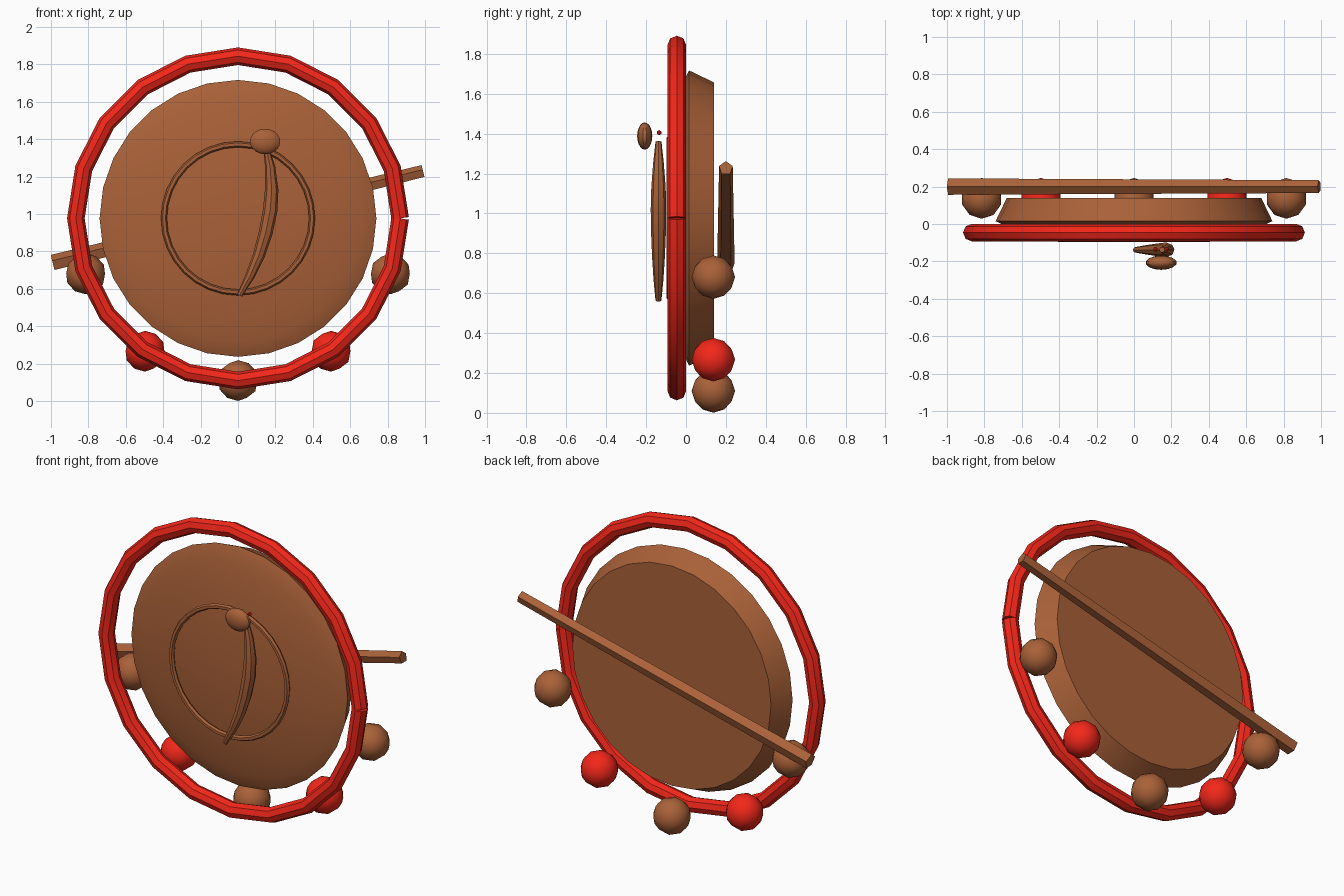
import bpy, bmesh
from math import sin, cos, pi, radians
from mathutils import Vector, Matrix

if "Cube" in bpy.data.objects:
    bpy.data.objects.remove(bpy.data.objects["Cube"])

CZ = 0.977  # height of the disc centre


def material(name, rgb):
    m = bpy.data.materials.new(name)
    m.diffuse_color = (*rgb, 1)
    m.use_nodes = True
    m.node_tree.nodes["Principled BSDF"].inputs["Base Color"].default_value = m.diffuse_color
    return m


BROWN = material("brown", (0.40, 0.12, 0.04))
RED = material("red", (0.90, 0.02, 0.01))


def finish(name, bm, mat):
    bmesh.ops.recalc_face_normals(bm, faces=bm.faces)
    me = bpy.data.meshes.new(name)
    bm.to_mesh(me)
    bm.free()
    me.materials.append(mat)
    ob = bpy.data.objects.new(name, me)
    bpy.context.collection.objects.link(ob)
    bpy.ops.object.select_all(action='DESELECT')
    ob.select_set(True)
    bpy.context.view_layer.objects.active = ob
    bpy.ops.object.shade_smooth_by_angle(angle=radians(30))
    return ob


def tube(name, path, radii, sides, y, mat, closed=False):
    """Sweep a polygon along an (x, z) path lying at depth y."""
    bm = bmesh.new()
    n = len(path)
    pts = [Vector((x, y, z)) for x, z in path]
    rings = []
    for i, p in enumerate(pts):
        a = pts[(i - 1) % n] if closed else pts[max(i - 1, 0)]
        b = pts[(i + 1) % n] if closed else pts[min(i + 1, n - 1)]
        t = (b - a).normalized()
        nrm = Vector((-t.z, 0, t.x))
        rings.append([bm.verts.new(p + radii[i] * (nrm * cos(2 * pi * k / sides)
                      + Vector((0, sin(2 * pi * k / sides), 0)))) for k in range(sides)])
    for i in range(n if closed else n - 1):
        r0, r1 = rings[i], rings[(i + 1) % n]
        for k in range(sides):
            j = (k + 1) % sides
            bm.faces.new((r0[k], r0[j], r1[j], r1[k]))
    if not closed:
        bm.faces.new(rings[0])
        bm.faces.new(rings[-1])
    return finish(name, bm, mat)


def ball(name, loc, size, mat, ico=0):
    """Icosphere when ico is given, otherwise a stretched UV sphere."""
    bm = bmesh.new()
    if ico:
        bmesh.ops.create_icosphere(bm, subdivisions=ico, radius=1)
    else:
        bmesh.ops.create_uvsphere(bm, u_segments=14, v_segments=10, radius=1)
    bmesh.ops.transform(bm, verts=bm.verts,
                        matrix=Matrix.Translation(loc) @ Matrix.Diagonal((*size, 1)))
    return finish(name, bm, mat)


def circle(r, n, count):
    return [(r * cos(2 * pi * i / n), CZ + r * sin(2 * pi * i / n)) for i in range(count)]


# Domed disc, lathed around the y axis
SEG = 28
dome = [(r, 0.015 - 0.093 * (1 - (r / 0.74) ** 2) ** 0.75)
        for r in (0.12, 0.24, 0.36, 0.48, 0.58, 0.66, 0.71, 0.74)]
bm = bmesh.new()
loops = [[bm.verts.new((r * cos(2 * pi * i / SEG), y, CZ + r * sin(2 * pi * i / SEG)))
          for i in range(SEG)] for r, y in dome + [(0.68, 0.14)]]
for a, b in zip(loops, loops[1:]):
    for i in range(SEG):
        j = (i + 1) % SEG
        bm.faces.new((a[i], a[j], b[j], b[i]))
tip = bm.verts.new((0, -0.078, CZ))
for i in range(SEG):
    bm.faces.new((tip, loops[0][i], loops[0][(i + 1) % SEG]))
bm.faces.new(loops[-1])
finish("disc", bm, BROWN)

# Outer red hoop, left open at its seam
tube("outer_hoop", circle(0.867, 20, 21), [0.047] * 21, 8, -0.046, RED)

# Thin ring on the face of the disc
tube("face_ring", circle(0.396, 32, 32), [0.016] * 32, 6, -0.083, BROWN, closed=True)

# Curved tapering body with head and two tiny eyes
body = [(0.008, 0.565), (0.065, 0.67), (0.112, 0.78), (0.148, 0.9), (0.172, 1.02),
        (0.18, 1.13), (0.172, 1.25), (0.15, 1.36)]
tube("curved_body", body, [0.015, 0.025, 0.032, 0.037, 0.039, 0.036, 0.027, 0.015],
     8, -0.138, BROWN)
ball("head", (0.145, -0.207, 1.388), (0.083, 0.038, 0.068), BROWN)
for side in (-1, 1):
    ball("eye", (0.145 + side * 0.03, -0.135, 1.405), (0.013,) * 3, RED, 1)

# Slanted tapering five-sided rod behind the disc
tube("rod", [(-0.99, 0.737), (0.99, 1.227)], [0.046, 0.036], 5, 0.2, BROWN)

# Row of balls around the lower rim
for i in range(-2, 3):
    a = radians(35 * i)
    ball("rim_ball", (0.867 * sin(a), 0.137, CZ - 0.867 * cos(a)), (0.109,) * 3,
         RED if abs(i) == 1 else BROWN, 2)
